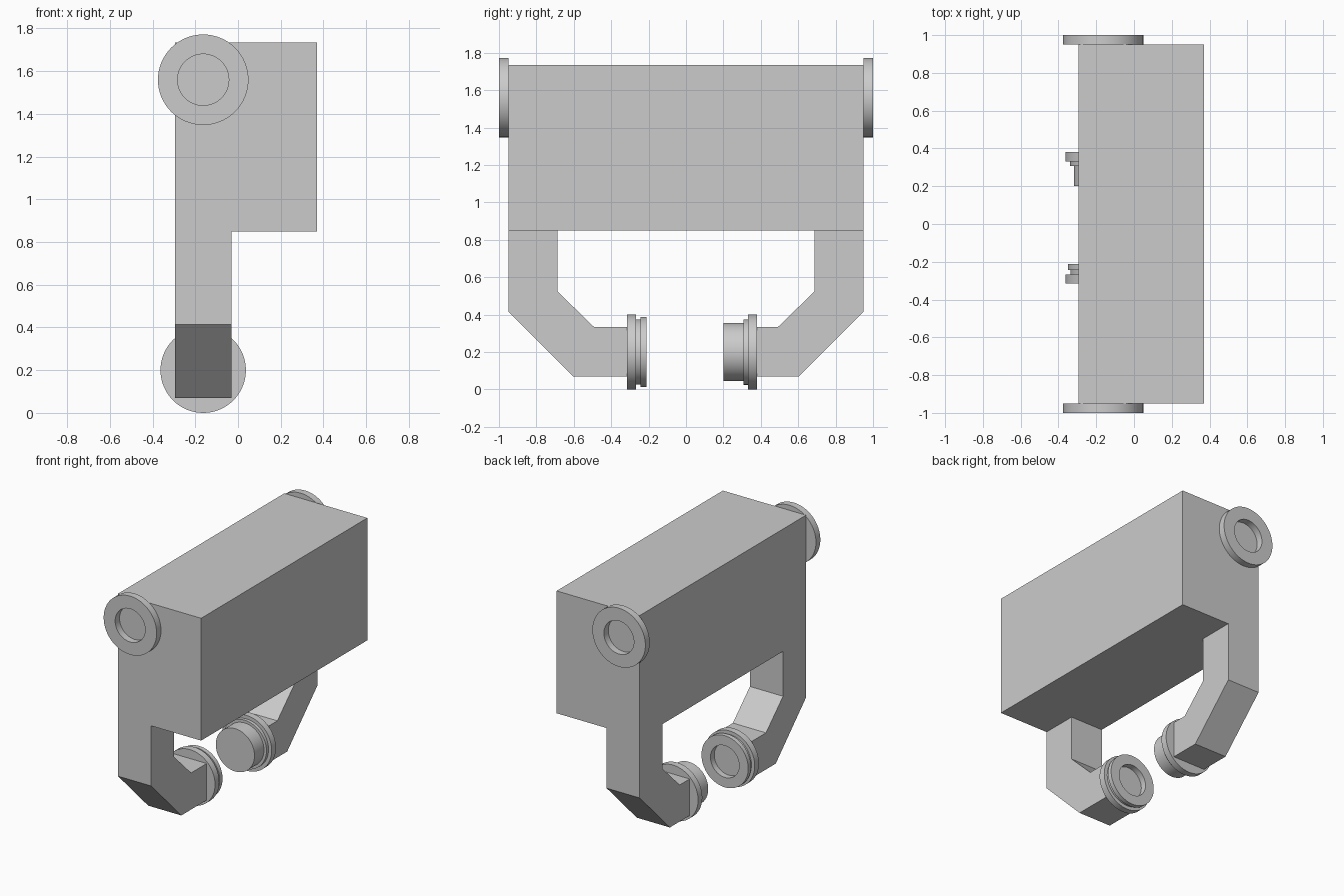
import bpy, bmesh, math
from mathutils import Vector

cube = bpy.data.objects.get("Cube")
if cube:
    bpy.data.objects.remove(cube, do_unlink=True)

GREY = (0.6, 0.6, 0.6, 1)
mat = bpy.data.materials.new("plain grey")
mat.use_nodes = True
mat.diffuse_color = GREY
mat.node_tree.nodes["Principled BSDF"].inputs["Base Color"].default_value = GREY

AXIS_X = -0.163            # shared x of all round parts
X_BACK, X_STEP, X_FRONT = -0.295, -0.03, 0.37
Z_TOP, Z_STEP = 1.735, 0.85


def finish(name, bm, smooth=False):
    bmesh.ops.recalc_face_normals(bm, faces=bm.faces[:])
    mesh = bpy.data.meshes.new(name)
    bm.to_mesh(mesh)
    bm.free()
    mesh.materials.append(mat)
    ob = bpy.data.objects.new(name, mesh)
    bpy.context.collection.objects.link(ob)
    if smooth:
        bpy.ops.object.select_all(action='DESELECT')
        ob.select_set(True)
        bpy.context.view_layer.objects.active = ob
        bpy.ops.object.shade_smooth_by_angle(angle=math.radians(30))
    return ob


def lathe(name, z, profile, closed=False):
    """Turn a (y, radius) profile around an axis parallel to y."""
    bm = bmesh.new()
    verts = [bm.verts.new((AXIS_X + r, y, z)) for y, r in profile]
    pairs = list(zip(verts, verts[1:]))
    if closed:
        pairs.append((verts[-1], verts[0]))
    edges = [bm.edges.new(p) for p in pairs]
    bmesh.ops.spin(bm, geom=verts + edges, cent=(AXIS_X, 0, z), axis=(0, 1, 0),
                   angle=math.tau, steps=64, use_duplicate=False)
    bmesh.ops.remove_doubles(bm, verts=bm.verts[:], dist=1e-4)
    return finish(name, bm, smooth=True)


# Housing with its two bent arms, extruded from a side profile
bm = bmesh.new()


def arm_verts(side, tip):
    points = [(0.95, Z_STEP), (0.688, Z_STEP), (0.688, 0.525), (0.493, 0.335),
              (tip, 0.335), (tip, 0.07), (0.605, 0.07), (0.95, 0.415)]
    return [bm.verts.new((X_BACK, side * y, z)) for y, z in points]


front_arm = arm_verts(-1, 0.31)
back_arm = arm_verts(1, 0.375)
top = [bm.verts.new((X_BACK, y, Z_TOP)) for y in (0.95, -0.95)]
bm.faces.new(front_arm)
bm.faces.new(back_arm[::-1])
bm.faces.new([front_arm[0], front_arm[1], back_arm[1], back_arm[0]] + top)
bmesh.ops.recalc_face_normals(bm, faces=bm.faces[:])
ext = bmesh.ops.extrude_face_region(bm, geom=bm.faces[:], use_keep_orig=True)
moved = [g for g in ext["geom"] if isinstance(g, bmesh.types.BMVert)]
bmesh.ops.translate(bm, vec=(X_STEP - X_BACK, 0, 0), verts=moved)

# Upper box pulled out over the arms
upper = [f for f in bm.faces
         if all(abs(v.co.x - X_STEP) < 1e-4 and v.co.z > Z_STEP - 1e-4 for v in f.verts)]
ext = bmesh.ops.extrude_discrete_faces(bm, faces=upper)
bmesh.ops.translate(bm, vec=(X_FRONT - X_STEP, 0, 0),
                    verts=list({v for f in ext["faces"] for v in f.verts}))
bmesh.ops.recalc_face_normals(bm, faces=bm.faces[:])
bmesh.ops.dissolve_limit(bm, angle_limit=0.01, verts=bm.verts[:], edges=bm.edges[:])
finish("housing_and_arms", bm)

# Ring on each end of the housing
for name, s in (("front_ring", -1), ("back_ring", 1)):
    lathe(name, 1.56, [(s * 0.95, 0.12), (s * 0.95, 0.212), (s, 0.212), (s, 0.12)],
          closed=True)

# Grooved socket on the front arm, with a round recess
lathe("front_socket", 0.2, [(-0.315, 0), (-0.315, 0.2), (-0.267, 0.2), (-0.267, 0.174),
                            (-0.243, 0.174), (-0.243, 0.187), (-0.211, 0.187),
                            (-0.211, 0.115), (-0.255, 0.115), (-0.255, 0)])

# Flanged plug on the back arm
lathe("back_plug", 0.2, [(0.38, 0), (0.38, 0.2), (0.332, 0.2), (0.332, 0.175),
                         (0.308, 0.175), (0.308, 0.155), (0.2, 0.155), (0.2, 0)])
